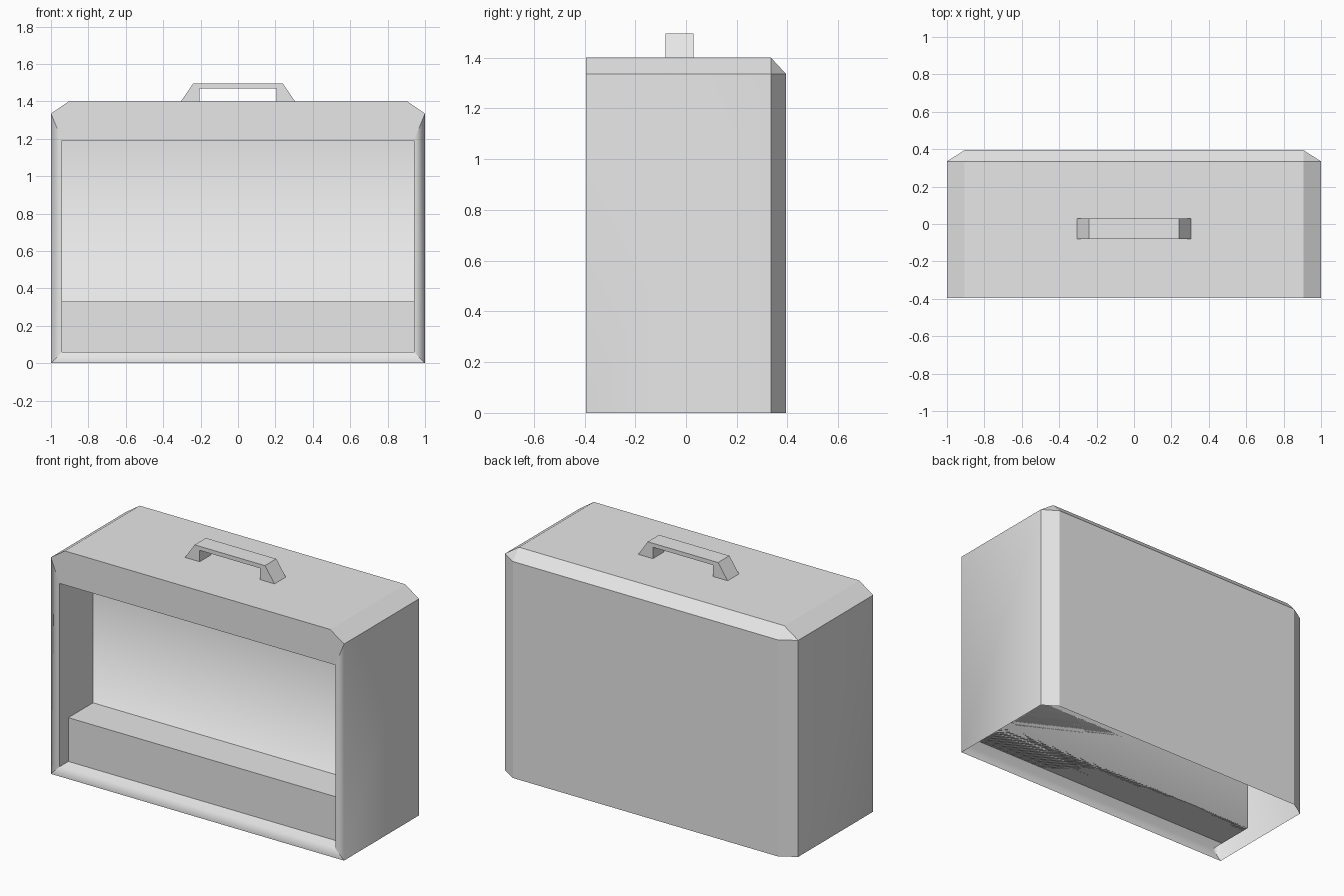
import bpy
import bmesh

# Remove the default cube
cube = bpy.data.objects.get("Cube")
if cube:
    bpy.data.objects.remove(cube, do_unlink=True)

# Main measures
FRONT, BACK, BACK_BEVEL = -0.395, 0.395, 0.335
RECESS_Y = -0.07
W, W_IN, TOP, SHOULDER = 1.0, 0.905, 1.4, 1.335
OPEN_X, OPEN_LOW, OPEN_TOP = 0.94, 0.06, 1.19

grey = bpy.data.materials.new("light grey")
grey.use_nodes = True
colour = (0.8, 0.8, 0.8, 1)
grey.diffuse_color = colour
grey.node_tree.nodes["Principled BSDF"].inputs["Base Color"].default_value = colour


def make_object(name, bm):
    mesh = bpy.data.meshes.new(name)
    bm.to_mesh(mesh)
    bm.free()
    mesh.materials.append(grey)
    obj = bpy.data.objects.new(name, mesh)
    bpy.context.collection.objects.link(obj)
    return obj


def extruded(name, profile, y0, y1):
    """Solid from an x-z profile, extruded along y."""
    bm = bmesh.new()
    face = bm.faces.new([bm.verts.new((x, y0, z)) for x, z in profile])
    new = bmesh.ops.extrude_face_region(bm, geom=[face])["geom"]
    verts = [v for v in new if isinstance(v, bmesh.types.BMVert)]
    bmesh.ops.translate(bm, verts=verts, vec=(0, y1 - y0, 0))
    bmesh.ops.recalc_face_normals(bm, faces=bm.faces)
    return make_object(name, bm)


def mirrored(half):
    """Close a right-hand half profile with its left-hand mirror."""
    return half + [(-x, z) for x, z in reversed(half)]


# Case: open-bottomed shell with bevelled top and back, and a front recess
bm = bmesh.new()


def ring(points, y):
    return [bm.verts.new((x, y, z)) for x, z in points]


outline = mirrored([(W, 0), (W, SHOULDER), (W_IN, TOP)])
opening = mirrored([(OPEN_X, OPEN_LOW), (OPEN_X, OPEN_TOP)])
front = ring(outline, FRONT)
rear = ring(outline, BACK_BEVEL)
back = ring(mirrored([(W_IN, 0), (W_IN, SHOULDER)]), BACK)
mouth = ring(opening, FRONT)
recess = ring(opening, RECESS_Y)

# Outer sides and top
for i in range(5):
    bm.faces.new((front[i], front[i + 1], rear[i + 1], rear[i]))
# Back panel and its bevels
bm.faces.new(back)
bm.faces.new((rear[0], rear[1], back[1], back[0]))
bm.faces.new((rear[1], rear[2], back[1]))
bm.faces.new((rear[2], rear[3], back[2], back[1]))
bm.faces.new((rear[3], rear[4], back[2]))
bm.faces.new((rear[4], rear[5], back[3], back[2]))
# Front frame
bm.faces.new((front[0], front[1], mouth[1], mouth[0]))
bm.faces.new((front[1], front[2], front[3], front[4], mouth[2], mouth[1]))
bm.faces.new((front[4], front[5], mouth[3], mouth[2]))
bm.faces.new((front[5], front[0], mouth[0], mouth[3]))
# Recess walls and rear wall
for i in range(4):
    j = (i + 1) % 4
    bm.faces.new((mouth[i], mouth[j], recess[j], recess[i]))
bm.faces.new(recess)
bmesh.ops.recalc_face_normals(bm, faces=bm.faces)
bm.normal_update()
if next(f for f in bm.faces if set(f.verts) == set(back)).normal.y < 0:
    bmesh.ops.reverse_faces(bm, faces=bm.faces)

# Soft shading only on the front side edges and along the recess floor
soft = [{front[0], front[1]}, {front[4], front[5]},
        {mouth[0], mouth[3]}, {recess[0], recess[3]}]
for face in bm.faces:
    face.smooth = True
for edge in bm.edges:
    edge.smooth = set(edge.verts) in soft
make_object("case", bm)

# Ledge across the bottom of the recess
extruded("recess_ledge", mirrored([(OPEN_X, OPEN_LOW), (OPEN_X, 0.33)]), -0.31, RECESS_Y)

# Carrying handle
extruded("handle", mirrored([(0.205, TOP), (0.305, TOP), (0.24, 1.495)])
         + [(-0.205, 1.47), (0.205, 1.47)], -0.08, 0.03)
